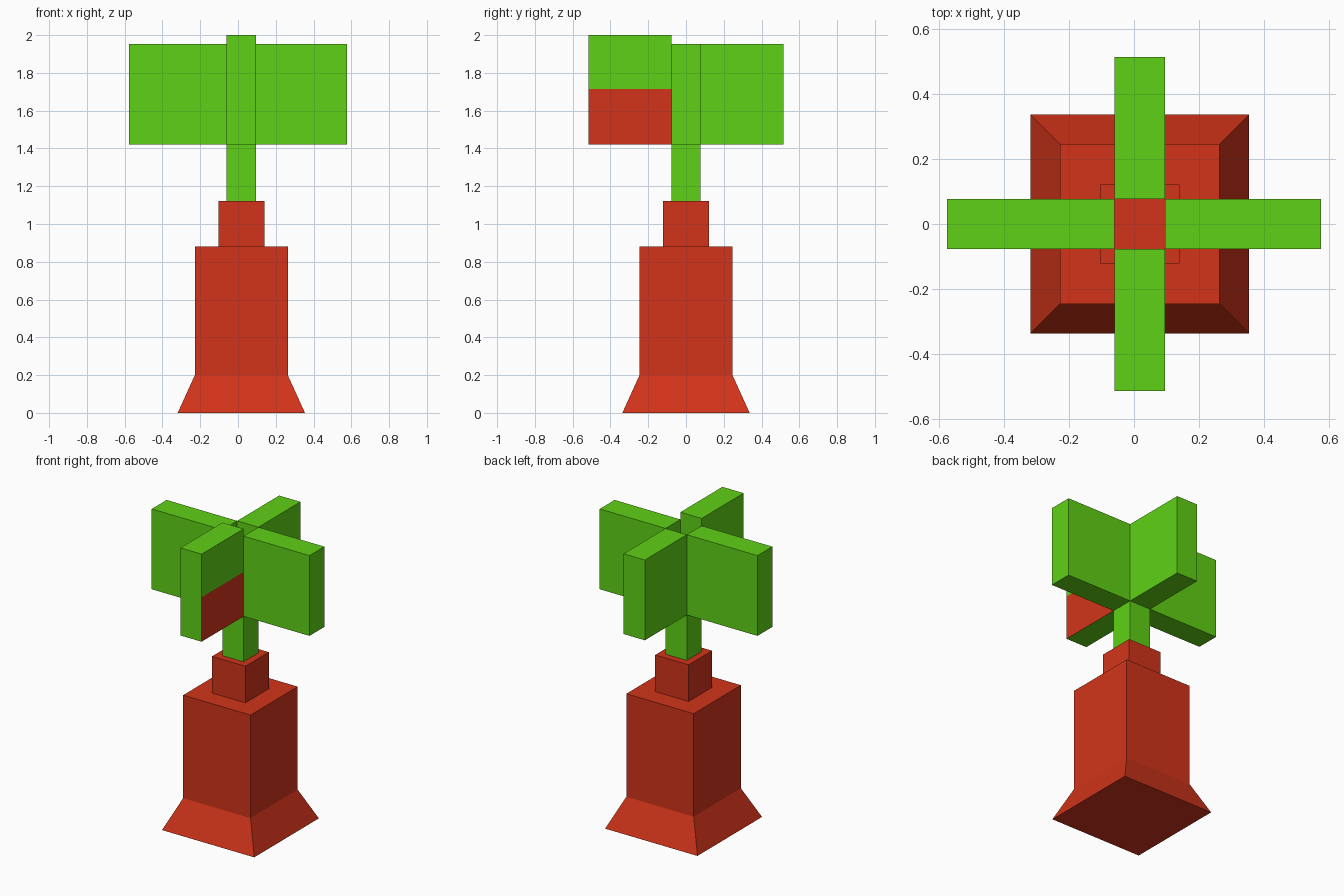
import bpy
import bmesh

if "Cube" in bpy.data.objects:
    bpy.data.objects.remove(bpy.data.objects["Cube"])


def material(name, rgb):
    mat = bpy.data.materials.new(name)
    mat.diffuse_color = (*rgb, 1.0)
    mat.use_nodes = True
    mat.node_tree.nodes["Principled BSDF"].inputs["Base Color"].default_value = mat.diffuse_color
    return mat


RED = material("red", (0.64, 0.034, 0.01))
GREEN = material("green", (0.114, 0.64, 0.008))


def tower(name, levels, mats, caps=True, paint=None):
    """Stack rectangles (z, x0, x1, y0, y1) into a square-sided solid."""
    bm = bmesh.new()
    rings = [[bm.verts.new(p) for p in ((x0, y0, z), (x1, y0, z), (x1, y1, z), (x0, y1, z))]
             for z, x0, x1, y0, y1 in levels]
    for low, high in zip(rings, rings[1:]):
        for i in range(4):
            j = (i + 1) % 4
            bm.faces.new((low[i], low[j], high[j], high[i]))
    if caps:
        bm.faces.new(rings[0][::-1])
        bm.faces.new(rings[-1])
    bm.normal_update()
    if paint:
        for face in bm.faces:
            face.material_index = int(paint(face))
    mesh = bpy.data.meshes.new(name)
    bm.to_mesh(mesh)
    bm.free()
    for mat in mats:
        mesh.materials.append(mat)
    obj = bpy.data.objects.new(name, mesh)
    bpy.context.collection.objects.link(obj)
    return obj


CX = 0.0175          # the post sits slightly right of centre


def square(z, half):
    return (z, CX - half, CX + half, -half, half)


# Red body with flared foot, and the neck on top of it
tower("body", [square(0, 0.337), square(0.2, 0.246), square(0.88, 0.246)], [RED])
tower("neck", [square(0.88, 0.122), square(1.122, 0.122)], [RED])

# Green hollow stem, open at the top so the neck shows through
H = 0.0775
LOW, TOP = 1.422, 1.952
X0, X1 = CX - H, CX + H
tower("stem", [square(1.122, H), square(LOW, H)], [GREEN], caps=False)

# Four blades around the open centre
for name, rect in {
    "left_blade": (-0.576, X0, -H, H),
    "right_blade": (X1, 0.576, -H, H),
    "back_blade": (X0, X1, H, 0.515),
}.items():
    tower(name, [(LOW, *rect), (TOP, *rect)], [GREEN])

# The front blade is taller and has a red lower panel on its right side
rect = (X0, X1, -0.515, -H)
tower("front_blade", [(z, *rect) for z in (LOW, 1.715, 2.0)], [GREEN, RED],
      paint=lambda f: f.normal.x > 0.9 and f.calc_center_median().z < 1.715)
